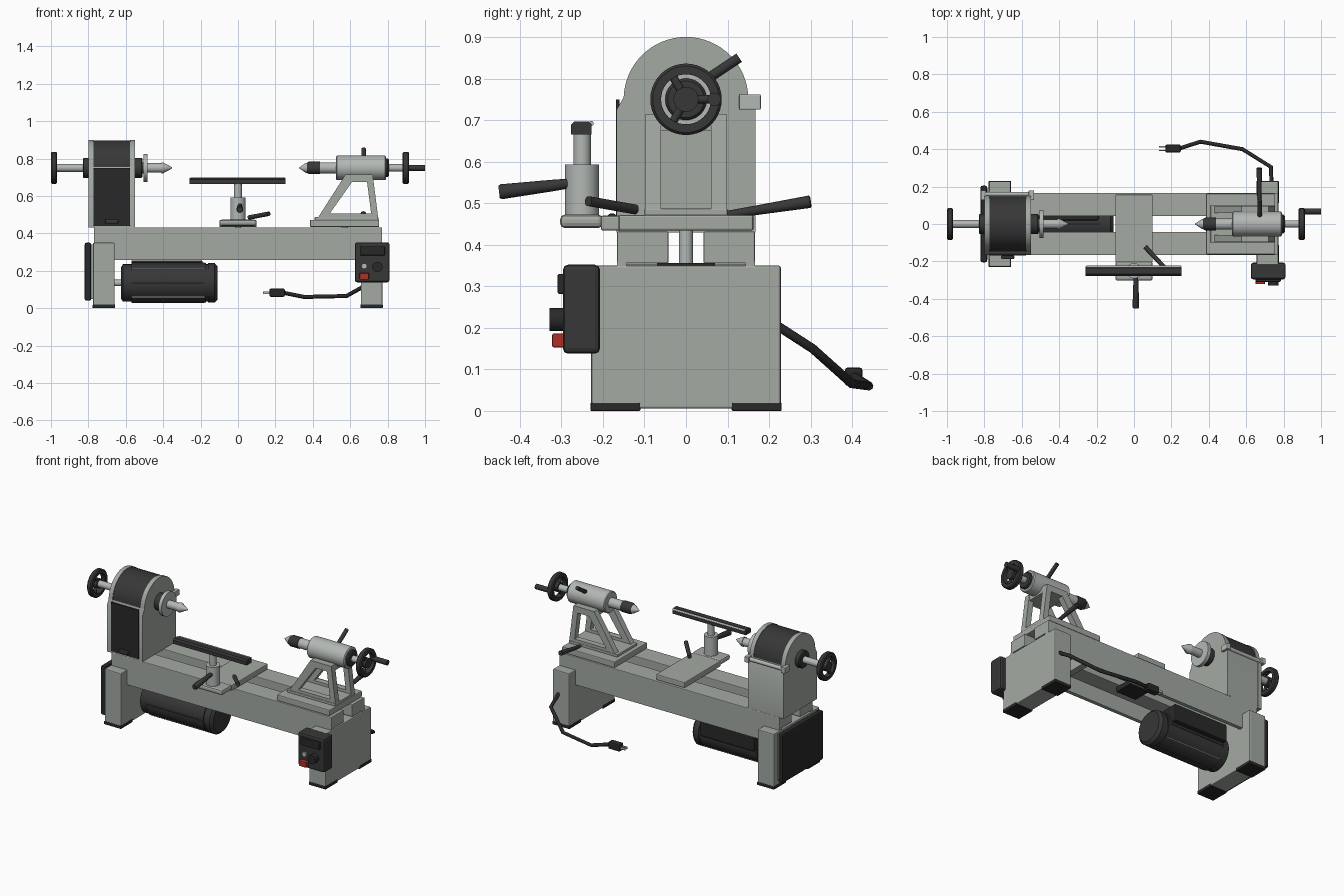
import bpy, bmesh, math
from mathutils import Vector

if "Cube" in bpy.data.objects:
    bpy.data.objects.remove(bpy.data.objects["Cube"])


def material(name, r, g, b):
    m = bpy.data.materials.new(name)
    m.diffuse_color = (r, g, b, 1)
    m.use_nodes = True
    m.node_tree.nodes["Principled BSDF"].inputs["Base Color"].default_value = m.diffuse_color
    return m


GREY = material("cast_grey", .37, .40, .37)
STEEL = material("steel", .45, .48, .46)
DARK = material("charcoal", .038, .038, .038)
BLACK = material("black_panel", .022, .022, .022)
RED = material("stop_red", .42, .03, .02)


def finish(name, bm, mat, smooth=False):
    bmesh.ops.recalc_face_normals(bm, faces=bm.faces)
    me = bpy.data.meshes.new(name)
    bm.to_mesh(me)
    bm.free()
    ob = bpy.data.objects.new(name, me)
    bpy.context.collection.objects.link(ob)
    me.materials.append(mat)
    if smooth:
        bpy.ops.object.select_all(action='DESELECT')
        ob.select_set(True)
        bpy.context.view_layer.objects.active = ob
        bpy.ops.object.shade_smooth_by_angle(angle=math.radians(35))
    return ob


def box(name, x0, x1, y0, y1, z0, z1, mat, bevel=0):
    bm = bmesh.new()
    bmesh.ops.create_cube(bm, size=1)
    for v in bm.verts:
        v.co = ((x0 + x1) / 2 + v.co.x * (x1 - x0), (y0 + y1) / 2 + v.co.y * (y1 - y0),
                (z0 + z1) / 2 + v.co.z * (z1 - z0))
    ob = finish(name, bm, mat)
    if bevel:
        mod = ob.modifiers.new("bevel", 'BEVEL')
        mod.width, mod.segments = bevel, 2
    return ob


def lathe(name, origin, direction, profile, mat, n=40):
    """Revolve (distance, radius) points around an axis."""
    d = Vector(direction).normalized()
    rot = d.to_track_quat('Z', 'Y')
    bm = bmesh.new()
    rings = [[bm.verts.new(Vector(origin) + rot @ Vector((r * math.cos(a), r * math.sin(a), t)))
              for a in (2 * math.pi * i / n for i in range(n))] for t, r in profile]
    for a, b in zip(rings, rings[1:]):
        for i in range(n):
            bm.faces.new((a[i], a[(i + 1) % n], b[(i + 1) % n], b[i]))
    if profile[0] != profile[-1]:
        bm.faces.new(rings[0][::-1])
        bm.faces.new(rings[-1])
    return finish(name, bm, mat, True)


def rod(name, p, q, r, mat, n=24):
    d = Vector(q) - Vector(p)
    return lathe(name, p, d, [(0, r), (d.length, r)], mat, n)


def turned(name, profile, mat, z=.75):
    """Turned part lying along x on the spindle axis."""
    return lathe(name, (0, 0, z), (1, 0, 0), profile, mat)


def prism(name, pts, axis, lo, hi, mat, smooth=False):
    """Extrude an outline along x (points y,z) or along y (points x,z)."""
    bm = bmesh.new()
    ends = [[bm.verts.new((t, a, b) if axis == 'x' else (a, t, b)) for a, b in pts] for t in (lo, hi)]
    bm.faces.new(ends[0])
    bm.faces.new(ends[1])
    for i in range(len(pts)):
        j = (i + 1) % len(pts)
        bm.faces.new((ends[0][i], ends[0][j], ends[1][j], ends[1][i]))
    return finish(name, bm, mat, smooth)


# Bed: two rails with outer webs and cross ties
for s, side in ((-1, "front"), (1, "back")):
    a, b = sorted((s * .042, s * .166))
    box(f"{side}_rail", -.77, .77, a, b, .355, .432, GREY, .004)
    a, b = sorted((s * .143, s * .166))
    box(f"{side}_rail_web", -.77, .77, a, b, .257, .36, GREY)
for x in (.45, .6):
    box("bed_cross_tie", x - .02, x + .02, -.15, .15, .28, .354, GREY)

# Legs with corner feet
for x0, side in ((-.775, "left"), (.657, "right")):
    box(f"{side}_leg", x0, x0 + .115, -.228, .228, .006, .35, GREY, .005)
    for y in (-.23, .11):
        box(f"{side}_foot", x0 - .002, x0 + .117, y, y + .12, 0, .02, BLACK, .003)
box("belt_cover", -.82, -.785, -.205, .205, .04, .35, BLACK, .01)
box("belt_cover_plate", -.787, -.773, -.19, .19, .05, .34, GREY)

# Motor with cooling strips and rear wiring box
turned("motor", [(-.625, .085), (-.615, .1), (-.57, .1), (-.57, .106), (-.17, .106), (-.17, .1),
                 (-.16, .1), (-.16, .106), (-.125, .106), (-.11, .09)], DARK, .135)
turned("motor_shaft", [(-.66, .017), (-.62, .017)], STEEL, .135)
for k in range(8):
    a = math.pi / 4 * k
    y, z = .1045 * math.cos(a), .135 + .1045 * math.sin(a)
    rod("motor_strip", (-.57, y, z), (-.18, y, z), .004, STEEL if k % 2 else DARK, 8)
box("motor_wiring_box", -.57, -.19, .02, .135, .15, .256, BLACK, .006)

# Headstock: arched end plates around a covered core
def arch(inset):
    w, r = .167 - inset, .15 - inset
    pts = [(-w, .43), (w, .43), (w, .725), (r, .755)]
    pts += [(r * math.cos(t), .75 + r * math.sin(t)) for t in (math.pi * i / 32 for i in range(1, 32))]
    return pts + [(-r, .755), (-w, .725)]


prism("headstock_left_plate", arch(0), 'x', -.80, -.773, GREY, True)
prism("headstock_right_plate", arch(0), 'x', -.577, -.55, GREY, True)
core = prism("headstock_cover", arch(.003), 'x', -.774, -.576, GREY, True)
core.data.materials.append(DARK)
for f in core.data.polygons:
    f.material_index = int(f.center.z > .745 and abs(f.normal.x) < .5)
box("headstock_front_panel", -.772, -.578, -.169, -.16, .44, .75, BLACK, .002)
box("panel_latch", -.71, -.64, -.188, -.168, .452, .475, DARK, .006)
rod("hinge_bar", (-.815, .16, .743), (-.54, .16, .743), .012, STEEL)
for x in (-.818, -.563):
    box("hinge_block", x, x + .028, .128, .18, .725, .762, STEEL, .003)


# Handwheel: rim, hub and three spokes
def handwheel(name, x0, x1):
    turned(name + "_rim", [(x0, .06), (x0, .08), (x0 + .006, .086), (x1 - .006, .086), (x1, .08),
                           (x1, .06), (x0, .06)], DARK)
    turned(name + "_hub", [(x0, .03), (x1, .03)], DARK)
    xm = (x0 + x1) / 2
    for k in range(3):
        a = 2 * math.pi * k / 3
        rod(name + "_spoke", (xm, 0, .75),
            (xm, .07 * math.cos(a), .75 + .07 * math.sin(a)), .01, DARK, 12)


# Spindle
handwheel("spindle_handwheel", -1.0, -.968)
turned("spindle", [(-.97, .021), (-.83, .021)], STEEL)
turned("left_bearing_collar", [(-.83, .048), (-.825, .053), (-.80, .053)], DARK)
turned("right_bearing_collar", [(-.55, .053), (-.515, .053), (-.51, .048)], DARK)
turned("spindle_nose", [(-.51, .03), (-.505, .03), (-.505, .075), (-.483, .075), (-.483, .025),
                        (-.41, .025), (-.41, .029), (-.40, .029), (-.352, .003)], STEEL)

# Tool rest on its sliding base
box("rest_base", -.10, .10, -.205, .157, .434, .47, GREY, .005)
box("rest_base_front", -.10, .10, -.303, -.20, .44, .473, GREY, .012)
rod("rest_socket", (0, -.25, .465), (0, -.25, .593), .041, STEEL, 40)
rod("rest_post", (0, -.25, .59), (0, -.25, .67), .021, STEEL)
prism("tool_rest", [(-.277, .665), (-.227, .665), (-.227, .69), (-.235, .697), (-.268, .697), (-.277, .688)],
      'x', -.26, .255, DARK)
rod("tool_rest_edge", (-.255, -.228, .692), (.25, -.228, .692), .006, STEEL, 12)
lathe("rest_lock_handle", (.01, -.285, .547), (0, -.165, -.02), [(0, .012), (.04, .014), (.16, .018), (.166, .015)],
      DARK, 24)
rod("rest_base_lever", (.06, -.122, .485), (.165, -.235, .505), .012, DARK)
rod("rest_clamp_bolt", (0, 0, .33), (0, 0, .45), .017, STEEL)
box("rest_clamp_plate", -.07, .07, -.07, .07, .325, .356, BLACK)

# Tailstock base and frames
box("tailstock_base", .385, .755, -.162, .162, .434, .472, GREY, .005)
box("tailstock_base_step", .41, .75, -.1, .1, .47, .487, GREY, .003)
outer = [(.425, .48), (.575, .715), (.72, .715), (.75, .48)]
inner = [(.49, .505), (.61, .675), (.69, .675), (.712, .505)]
for lo, side in ((-.097, "front"), (.06, "back")):
    for i in range(4):
        j = (i + 1) % 4
        prism(f"tailstock_{side}_frame", [outer[i], outer[j], inner[j], inner[i]], 'y', lo, lo + .037, GREY)
box("tailstock_saddle", .575, .72, -.07, .07, .675, .715, GREY)
rod("tailstock_clamp_bolt", (.57, 0, .33), (.57, 0, .45), .017, STEEL)
box("tailstock_clamp_plate", .5, .64, -.07, .07, .325, .356, BLACK)

# Tailstock barrel, quill and handwheel
turned("tailstock_barrel", [(.525, .061), (.53, .066), (.785, .066), (.79, .061)], STEEL)
turned("barrel_collar", [(.79, .05), (.80, .05), (.806, .044)], DARK)
turned("quill", [(.43, .03), (.53, .03)], STEEL)
turned("live_centre_body", [(.368, .026), (.38, .034), (.438, .034)], DARK)
turned("live_centre_tip", [(.327, .002), (.362, .026), (.37, .026)], STEEL)
turned("tailstock_screw", [(.80, .02), (.885, .02)], STEEL)
handwheel("tailstock_handwheel", .88, .914)
rod("handwheel_knob", (.90, .068, .75), (1.0, .068, .75), .016, DARK)
rod("barrel_lock_lever", (.672, .03, .785), (.672, .128, .85), .012, DARK)
lathe("tailstock_clamp_lever", (.67, .10, .472), (0, .2, .032), [(0, .01), (.05, .011), (.2, .015), (.203, .012)],
      DARK, 24)

# Control box
box("control_box", .625, .81, -.296, -.207, .138, .352, DARK, .012)
box("control_display", .652, .785, -.309, -.29, .282, .33, BLACK, .004)
rod("speed_knob", (.745, -.29, .22), (.745, -.328, .22), .028, BLACK)
rod("start_button", (.675, -.29, .225), (.675, -.305, .225), .015, STEEL)
box("stop_switch", .65, .70, -.322, -.29, .153, .187, RED, .004)

# Power cord with plug
cord = bpy.data.curves.new("power_cord", 'CURVE')
cord.dimensions = '3D'
cord.bevel_depth, cord.bevel_resolution, cord.use_fill_caps = .011, 2, True
path = [(.735, .22, .205), (.732, .305, .15), (.58, .40, .065), (.355, .44, .06), (.24, .403, .083)]
spline = cord.splines.new('POLY')
spline.points.add(len(path) - 1)
for p, co in zip(spline.points, path):
    p.co = (*co, 1)
cord.materials.append(BLACK)
bpy.context.collection.objects.link(bpy.data.objects.new("power_cord", cord))
box("plug", .168, .25, .382, .425, .06, .105, BLACK, .008)
for y in (.39, .41):
    box("plug_prong", .135, .17, y, y + .006, .076, .09, STEEL)
